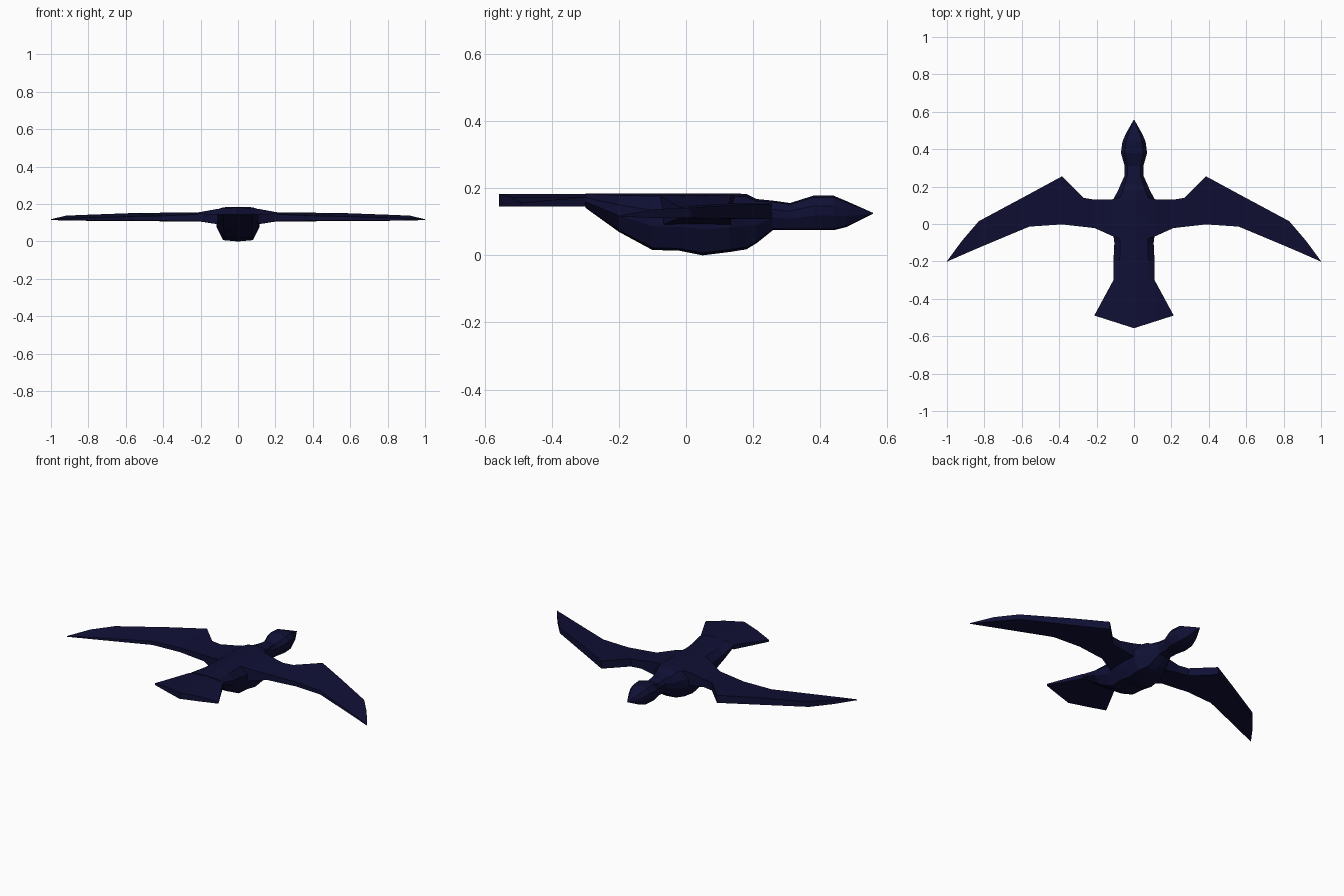
import bpy, bmesh

navy = bpy.data.materials.new("midnight_blue")
navy.diffuse_color = (0.005, 0.005, 0.036, 1)


def loft(name, rings):
    """Skin a row of equal-sized closed rings and cap both ends."""
    bm = bmesh.new()
    rows = [[bm.verts.new(p) for p in ring] for ring in rings]
    n = len(rows[0])
    for a, b in zip(rows, rows[1:]):
        for i in range(n):
            j = (i + 1) % n
            bm.faces.new((a[i], a[j], b[j], b[i]))
    bm.faces.new(rows[0])
    bm.faces.new(rows[-1])
    bmesh.ops.remove_doubles(bm, verts=bm.verts, dist=0.0005)
    bmesh.ops.recalc_face_normals(bm, faces=bm.faces)
    mesh = bpy.data.meshes.new(name)
    bm.to_mesh(mesh)
    bm.free()
    mesh.materials.append(navy)
    obj = bpy.data.objects.new(name, mesh)
    bpy.context.collection.objects.link(obj)
    return obj


def body_ring(y, w, top, bottom):
    """Flat-backed cross-section with a rounded belly."""
    h = top - bottom
    half = [(0, top), (0.7 * w, top - 0.05 * h), (w, top - 0.3 * h),
            (w, top - 0.58 * h), (0.7 * w, bottom + 0.04 * h), (0, bottom)]
    pts = half + [(-x, z) for x, z in half[-2:0:-1]]
    return [(x, y, z) for x, z in pts]


# Body, neck, head and beak: y, half width, top, bottom
body = [(-0.30, 0.110, 0.185, 0.142), (-0.20, 0.110, 0.185, 0.070),
        (-0.10, 0.105, 0.185, 0.016), (-0.02, 0.115, 0.185, 0.014),
        (0.05, 0.115, 0.185, 0.000), (0.13, 0.112, 0.185, 0.010),
        (0.18, 0.085, 0.183, 0.018), (0.21, 0.072, 0.168, 0.036),
        (0.26, 0.050, 0.163, 0.076), (0.31, 0.050, 0.156, 0.076),
        (0.38, 0.070, 0.178, 0.075), (0.44, 0.062, 0.178, 0.075),
        (0.48, 0.045, 0.161, 0.085), (0.557, 0.002, 0.127, 0.124)]
loft("body", [body_ring(*s) for s in body])

# Fanned tail: x, front y, back y, top, bottom
tail = [(-0.21, -0.485, -0.49, 0.156, 0.146), (-0.11, -0.30, -0.522, 0.174, 0.145),
        (0, -0.28, -0.557, 0.183, 0.145),
        (0.11, -0.30, -0.522, 0.174, 0.145), (0.21, -0.485, -0.49, 0.156, 0.146)]
loft("tail", [[(x, f, t), (x, f, b), (x, k, b), (x, k, t)] for x, f, k, t, b in tail])

# Wings: x, leading y, trailing y, leading top/bottom, trailing top/bottom
wing = [(0.07, 0.145, -0.080, 0.178, 0.085, 0.178, 0.085),
        (0.115, 0.132, -0.065, 0.173, 0.093, 0.170, 0.093),
        (0.21, 0.130, -0.022, 0.155, 0.108, 0.146, 0.110),
        (0.27, 0.140, -0.015, 0.155, 0.108, 0.143, 0.110),
        (0.385, 0.255, -0.002, 0.154, 0.108, 0.138, 0.111),
        (0.56, 0.160, -0.014, 0.152, 0.109, 0.134, 0.112),
        (0.83, 0.015, -0.127, 0.142, 0.111, 0.126, 0.113),
        (0.92, -0.090, -0.166, 0.138, 0.112, 0.123, 0.114),
        (1.0, -0.199, -0.201, 0.119, 0.115, 0.119, 0.115)]
for side, name in ((1, "right_wing"), (-1, "left_wing")):
    loft(name, [[(side * x, f, ft), (side * x, f, fb), (side * x, k, kb), (side * x, k, kt)]
                for x, f, k, ft, fb, kt, kb in wing])
